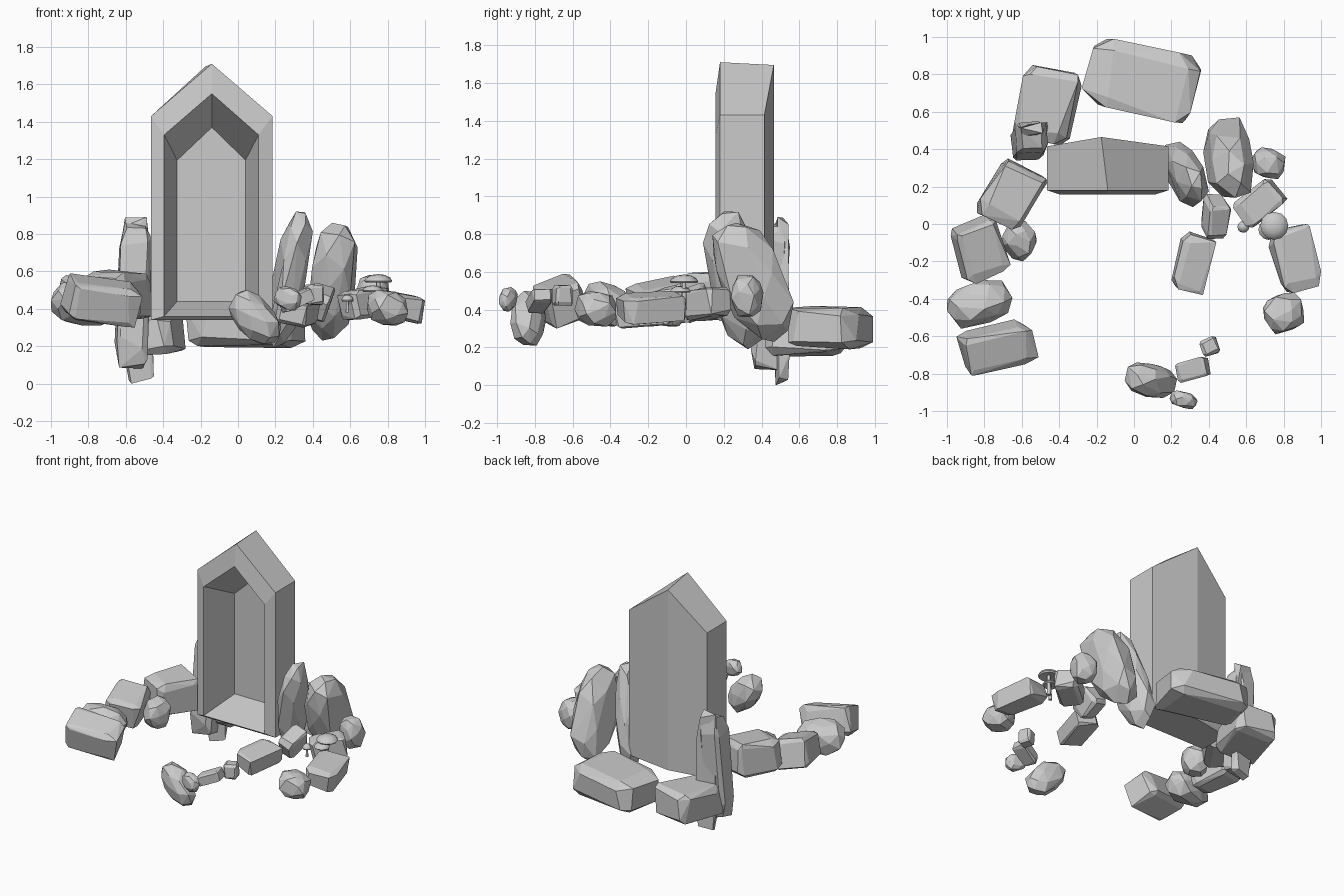
import bpy, bmesh, random
from math import radians, sin, cos, pi, sqrt
from mathutils import Vector, Euler

if "Cube" in bpy.data.objects:
    bpy.data.objects.remove(bpy.data.objects["Cube"])


def finish(name, bm, smooth=False):
    bmesh.ops.recalc_face_normals(bm, faces=bm.faces)
    me = bpy.data.meshes.new(name)
    bm.to_mesh(me)
    bm.free()
    for p in me.polygons:
        p.use_smooth = smooth
    ob = bpy.data.objects.new(name, me)
    bpy.context.collection.objects.link(ob)
    return ob


def bridge(bm, a, b):
    n = len(a)
    for i in range(n):
        bm.faces.new((a[i], a[(i + 1) % n], b[(i + 1) % n], b[i]))


# Pointed stone shrine: rings run back -> front edge -> opening -> niche back
def shrine():
    bm = bmesh.new()

    def ring(xl, xr, zb, ze, za, xa, y, ymid):
        pts = [(xl, y, zb), (xa, ymid, zb), (xr, y, zb),
               (xr, y, ze), (xa, ymid, za), (xl, y, ze)]
        return [bm.verts.new(p) for p in pts]

    back = ring(-0.465, 0.185, 0.34, 1.43, 1.695, -0.175, 0.415, 0.465)
    front = ring(-0.465, 0.185, 0.34, 1.43, 1.71, -0.14, 0.18, 0.18)
    opening = ring(-0.395, 0.11, 0.36, 1.33, 1.55, -0.14, 0.157, 0.157)
    niche = ring(-0.325, 0.04, 0.44, 1.195, 1.37, -0.14, 0.425, 0.425)
    for a, b in ((back, front), (front, opening), (opening, niche)):
        bridge(bm, a, b)
    for r in (back, niche):
        bm.faces.new((r[0], r[1], r[4], r[5]))
        bm.faces.new((r[1], r[2], r[3], r[4]))
    finish("shrine", bm)


# Faceted rock: chamfered block or egg hull, turned, then fitted to its bounds
def rock(name, lo, hi, size, rot, kind, seed):
    rnd = random.Random(seed)
    pts = []
    if kind == "block":
        for sx in (-1, 1):
            for sy in (-1, 1):
                for sz in (-1, 1):
                    pull = rnd.uniform(0.84, 1.0)
                    for ax in range(3):
                        p = [s * (1 - rnd.uniform(0.08, 0.4)) * pull for s in (sx, sy, sz)]
                        p[ax] = (sx, sy, sz)[ax] * rnd.uniform(0.88, 1.0)
                        pts.append(Vector(p))
    else:
        n = 34
        for i in range(n):
            z = 1 - 2 * (i + 0.5) / n
            a = i * pi * (3 - sqrt(5))
            r = sqrt(1 - z * z)
            d = Vector((r * cos(a), r * sin(a), z))
            k = sum(abs(c) ** 3 for c in d) ** (-1 / 3)
            pts.append(d * k * rnd.uniform(0.9, 1.04))
    e = Euler([radians(v) for v in rot]).to_matrix()
    pts = [e @ Vector([c * s for c, s in zip(p, size)]) for p in pts]
    mn = [min(p[i] for p in pts) for i in range(3)]
    mx = [max(p[i] for p in pts) for i in range(3)]
    bm = bmesh.new()
    for p in pts:
        bm.verts.new([lo[i] + (p[i] - mn[i]) / (mx[i] - mn[i]) * (hi[i] - lo[i]) for i in range(3)])
    res = bmesh.ops.convex_hull(bm, input=bm.verts)
    junk = [g for g in res["geom_interior"] if isinstance(g, bmesh.types.BMVert)]
    bmesh.ops.delete(bm, geom=junk, context="VERTS")
    bmesh.ops.dissolve_limit(bm, angle_limit=radians(8), verts=bm.verts, edges=bm.edges)
    finish(name, bm)


# Mushroom: lathed stem and domed cap
def mushroom(name, x, y, z0, zc, zt, r, stem, n=12):
    h = zt - zc
    prof = [(stem * 1.2, z0), (stem, (z0 + zc) / 2), (stem * 0.9, zc + 0.2 * h),
            (r * 0.9, zc), (r, zc + 0.2 * h), (r * 0.85, zc + 0.6 * h),
            (r * 0.5, zc + 0.9 * h), (r * 0.12, zt)]
    bm = bmesh.new()
    rings = [[bm.verts.new((x + q * cos(2 * pi * i / n), y + q * sin(2 * pi * i / n), z))
              for i in range(n)] for q, z in prof]
    for a, b in zip(rings, rings[1:]):
        bridge(bm, a, b)
    bm.faces.new(rings[0])
    bm.faces.new(rings[-1])
    ob = finish(name, bm, True)
    bpy.context.view_layer.objects.active = ob
    ob.select_set(True)
    bpy.ops.object.shade_smooth_by_angle(angle=radians(40))
    ob.select_set(False)


shrine()

# Rocks behind the shrine
B, E = "block", "egg"
rock("back_slab", (-0.28, 0.54, 0.19), (0.36, 0.99, 0.42), (0.29, 0.17, 0.10), (-2, 0, -11), B, 1)
rock("back_left_rock", (-0.65, 0.42, 0.15), (-0.28, 0.85, 0.39), (0.15, 0.21, 0.11), (2, -3, -12), B, 2)
rock("left_upright", (-0.66, 0.34, 0.08), (-0.46, 0.55, 0.87), (0.09, 0.09, 0.39), (-4, 3, 6), B, 3)
rock("left_upright_splinter", (-0.62, 0.46, 0.0), (-0.45, 0.55, 0.89), (0.07, 0.03, 0.44), (0, -1, 12), B, 31)

# Left arc of rocks
rock("left_rock_a", (-0.84, -0.03, 0.34), (-0.46, 0.35, 0.61), (0.14, 0.19, 0.12), (0, 5, -30), B, 4)
rock("left_rock_b", (-0.98, -0.32, 0.31), (-0.66, 0.05, 0.58), (0.15, 0.16, 0.13), (10, 10, 20), B, 55)
rock("left_rock_c", (-0.71, -0.20, 0.31), (-0.52, 0.02, 0.53), (0.09, 0.1, 0.1), (0, 20, 50), E, 6)
rock("left_rock_d", (-1.0, -0.56, 0.31), (-0.65, -0.30, 0.55), (0.17, 0.11, 0.10), (-15, 6, 14), E, 7)
rock("left_rock_e", (-0.95, -0.81, 0.30), (-0.51, -0.51, 0.59), (0.2, 0.13, 0.12), (18, 8, 14), B, 8)

# Tall leaning boulders on the right
rock("right_tall_a", (0.16, 0.09, 0.19), (0.40, 0.44, 0.92), (0.11, 0.13, 0.37), (18, 9, 25), E, 9)
rock("right_tall_b", (0.37, 0.14, 0.23), (0.64, 0.57, 0.86), (0.12, 0.16, 0.33), (23, 6, 0), E, 10)

# Right arc of rocks
rock("right_rock_a", (0.63, 0.24, 0.36), (0.81, 0.41, 0.58), (0.09, 0.08, 0.1), (0, 0, -15), E, 11)
rock("right_rock_b", (0.53, -0.02, 0.34), (0.82, 0.24, 0.52), (0.12, 0.08, 0.08), (0, -8, 38), B, 12)
rock("right_rock_c", (0.36, -0.08, 0.33), (0.52, 0.16, 0.54), (0.07, 0.09, 0.09), (25, 20, 0), B, 13)
rock("right_rock_d", (0.72, -0.37, 0.32), (1.0, 0.0, 0.50), (0.11, 0.17, 0.08), (5, 12, 16), B, 14)
rock("right_rock_e", (0.69, -0.59, 0.31), (0.91, -0.37, 0.50), (0.11, 0.11, 0.09), (0, 12, 20), E, 15)
rock("right_rock_f", (0.20, -0.38, 0.30), (0.44, -0.04, 0.46), (0.09, 0.16, 0.06), (4, 10, -12), B, 16)

# Small rocks at the front
rock("front_rock_a", (0.35, -0.71, 0.42), (0.46, -0.60, 0.53), (0.05, 0.05, 0.05), (0, 0, 20), B, 17)
rock("front_rock_b", (-0.05, -0.93, 0.21), (0.23, -0.74, 0.50), (0.18, 0.09, 0.11), (10, 40, -4), E, 18)
rock("front_rock_c", (0.22, -0.85, 0.38), (0.41, -0.71, 0.51), (0.09, 0.05, 0.04), (0, -25, 14), B, 19)
rock("front_rock_d", (0.19, -0.99, 0.39), (0.34, -0.89, 0.52), (0.07, 0.04, 0.05), (0, 15, -15), E, 20)

# Mushrooms
mushroom("mushroom_large", 0.75, -0.01, 0.40, 0.54, 0.585, 0.075, 0.012)
mushroom("mushroom_mid", 0.72, -0.03, 0.38, 0.49, 0.525, 0.055, 0.010)
mushroom("mushroom_small", 0.585, -0.015, 0.38, 0.44, 0.475, 0.032, 0.008)
